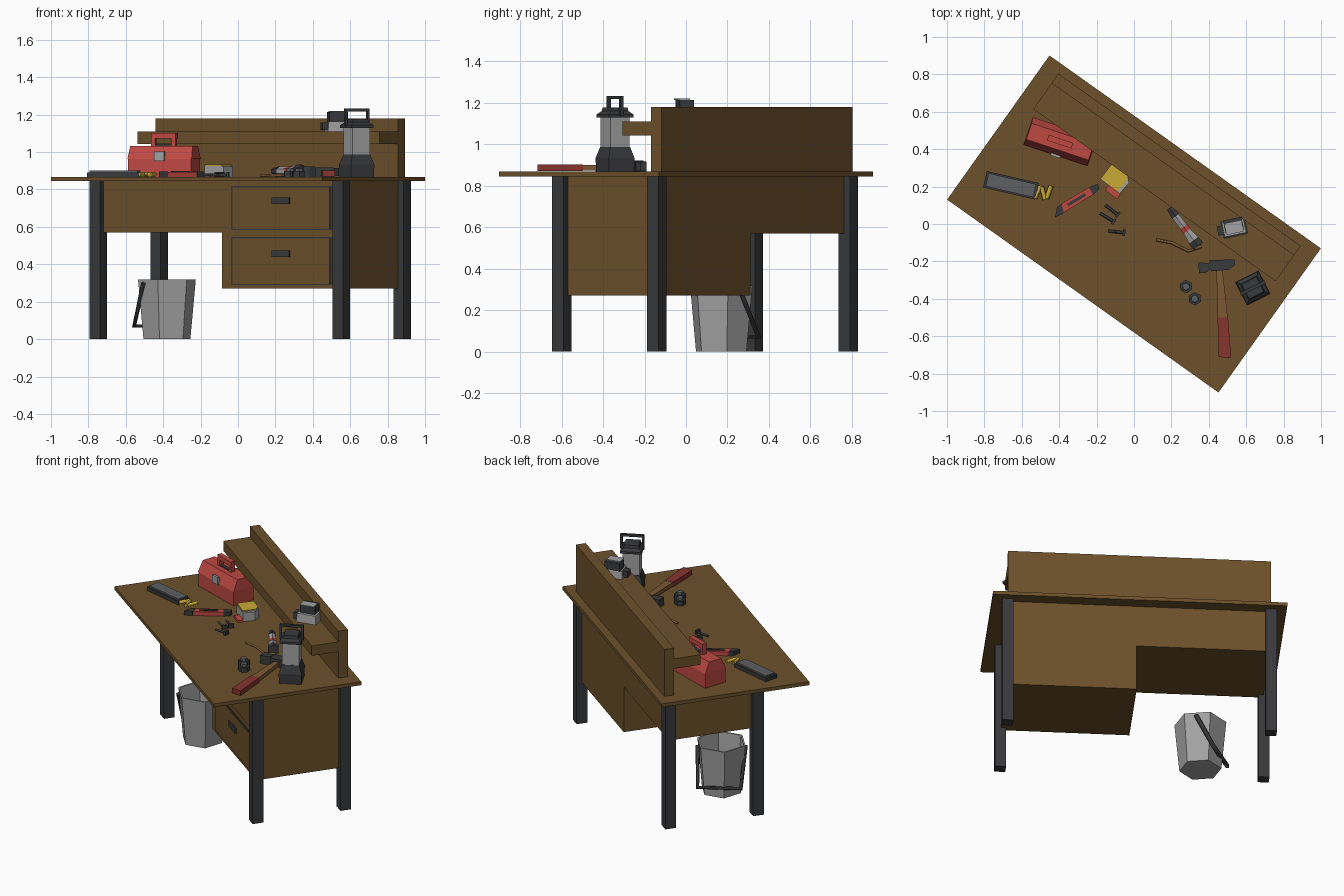
import bpy, bmesh, math
from mathutils import Vector, Matrix

if "Cube" in bpy.data.objects:
    bpy.data.objects.remove(bpy.data.objects["Cube"])

A = math.radians(-35.4)          # the bench stands turned about z
TOP = 0.868                      # worktop surface height


def material(name, r, g, b):
    m = bpy.data.materials.new(name)
    m.diffuse_color = (r, g, b, 1)
    m.use_nodes = True
    m.node_tree.nodes["Principled BSDF"].inputs["Base Color"].default_value = m.diffuse_color
    return m


WOOD = material("brown wood", .150, .082, .024)
DARK = material("dark metal", .040, .041, .044)
STEEL = material("pale steel", .36, .36, .36)
RED = material("tool red", .52, .065, .055)
GRIP = material("dark red grip", .24, .035, .028)
GOLD = material("yellow", .58, .40, .035)
HANDLE = material("handle wood", .20, .10, .035)
GREY = material("mid grey", .11, .115, .12)


def finish(bm, name, mats, matrix):
    bmesh.ops.recalc_face_normals(bm, faces=bm.faces[:])
    me = bpy.data.meshes.new(name)
    bm.to_mesh(me)
    bm.free()
    for m in mats if isinstance(mats, list) else [mats]:
        me.materials.append(m)
    ob = bpy.data.objects.new(name, me)
    bpy.context.collection.objects.link(ob)
    ob.matrix_world = matrix
    return ob


def place(x, y, z, ang=0):
    return Matrix.Translation((x, y, z)) @ Matrix.Rotation(ang, 4, 'Z')


def box(name, mat, c, size, M=Matrix(), taper=(1, 1)):
    """Box centred on c (z = bottom), top face scaled by taper."""
    bm = bmesh.new()
    bmesh.ops.create_cube(bm, size=1)
    for v in bm.verts:
        t = taper if v.co.z > 0 else (1, 1)
        v.co = Vector((v.co.x * size[0] * t[0] + c[0], v.co.y * size[1] * t[1] + c[1],
                       (v.co.z + .5) * size[2] + c[2]))
    return finish(bm, name, mat, M)


def rings(name, mat, prof, sides, M, start=0.0):
    """Stack of regular polygons (radius, z), closed at both ends."""
    bm = bmesh.new()
    loops = [[bm.verts.new((r * math.cos(start + math.tau * i / sides),
                            r * math.sin(start + math.tau * i / sides), z))
              for i in range(sides)] for r, z in prof]
    for a, b in zip(loops, loops[1:]):
        for i in range(sides):
            j = (i + 1) % sides
            bm.faces.new((a[i], a[j], b[j], b[i]))
    bm.faces.new(loops[0])
    bm.faces.new(loops[-1])
    return finish(bm, name, mat, M)


def plate(name, mat, pts, z, h, M):
    """Flat outline extruded upwards."""
    bm = bmesh.new()
    f = bm.faces.new([bm.verts.new((x, y, z)) for x, y in pts])
    r = bmesh.ops.extrude_face_region(bm, geom=[f])
    bmesh.ops.translate(bm, vec=(0, 0, h), verts=[g for g in r['geom'] if isinstance(g, bmesh.types.BMVert)])
    return finish(bm, name, mat, M)


def rod(name, mat, pts, radius, M=Matrix()):
    cu = bpy.data.curves.new(name, 'CURVE')
    cu.dimensions = '3D'
    cu.bevel_depth, cu.bevel_resolution, cu.use_fill_caps = radius, 0, True
    s = cu.splines.new('POLY')
    s.points.add(len(pts) - 1)
    for p, q in zip(s.points, pts):
        p.co = (*q, 1)
    cu.materials.append(mat)
    ob = bpy.data.objects.new(name, cu)
    bpy.context.collection.objects.link(ob)
    ob.matrix_world = M
    return ob


# Bench: worktop, legs, solid apron and drawer cabinet, backboard and shelf
B = place(0, 0, 0, A)
box("worktop", WOOD, (0, 0, .845), (1.78, .945, .023), B)
for u, s in ((-.797, "left"), (.797, "right")):
    for v, d in ((-.168, "front"), (.394, "back")):
        box(f"{d}_{s}_leg", DARK, (u, v, 0), (.068, .068, .846), B)
box("apron", WOOD, (-.39, .113, .57), (.81, .56, .276), B)
box("drawer_cabinet", WOOD, (.405, .113, .27), (.78, .56, .576), B)
box("backboard", WOOD, (0, .39, .866), (1.59, .062, .314), B)
box("shelf", WOOD, (0, .275, 1.043), (1.59, .172, .066), B)

# Drawers: dark surround, wooden front, pull
for n, z0, z1, zp in (("upper", .583, .818, .722), ("lower", .289, .545, .438)):
    h = z1 - z0
    box(n + "_drawer_surround", DARK, (.408, -.168, z0), (.664, .006, h), B)
    box(n + "_drawer_front", WOOD, (.408, -.170, z0 + .007), (.636, .012, h - .014), B)
    box(n + "_drawer_pull", DARK, (.408, -.178, zp), (.115, .014, .036), B)

# Bucket: open six-sided pail with wall, plus hanging bail
M = place(-.38, .17, 0)
rings("bucket", STEEL, [(.128, 0), (.158, .32), (.147, .32), (.118, .02)], 6, M, math.radians(12))
rod("bucket_bail", DARK, [(-.125, -.075, .30), (-.175, .045, .07), (.05, .18, .07), (.11, .09, .30)], .014, M)

# Toolbox: body, sloped lid, handle and latch
M = place(-.395, .44, TOP, math.radians(-18.5))
box("toolbox_body", RED, (0, 0, 0), (.355, .15, .095), M)
box("toolbox_lid", RED, (0, 0, .095), (.362, .156, .07), M, (.97, .58))
for x in (-.058, .058):
    box("toolbox_handle_post", RED, (x, 0, .16), (.022, .03, .05), M)
box("toolbox_handle_bar", RED, (0, 0, .205), (.138, .032, .03), M)
box("toolbox_handle_base", DARK, (0, 0, .164), (.11, .022, .008), M)
box("toolbox_latch", STEEL, (0, -.078, .085), (.055, .014, .05), M)

# Lantern: square base, glass, cap and carrying loop
M = place(.635, -.342, TOP, math.radians(27))
Q = math.sqrt(2)
rings("lantern_base", DARK, [(.068 * Q, 0), (.070 * Q, .065), (.054 * Q, .118)], 4, M, math.pi / 4)
rings("lantern_glass", STEEL, [(.052 * Q, .116), (.052 * Q, .268)], 4, M, math.pi / 4)
rings("lantern_cap", DARK, [(.066 * Q, .262), (.066 * Q, .276), (.048 * Q, .292), (.044 * Q, .31)],
      4, M, math.pi / 4)
for x in (-.066, .066):
    box("lantern_loop_post", DARK, (x, 0, .268), (.014, .018, .096), M)
box("lantern_loop_bar", DARK, (0, 0, .350), (.146, .018, .014), M)

# Sharpening stone and three brass cartridges beside it
M = place(-.658, .207, TOP, math.radians(-13))
box("sharpening_stone_base", DARK, (0, 0, 0), (.285, .09, .024), M)
box("sharpening_stone", GREY, (0, 0, .024), (.262, .072, .010), M)
for x, y, a in ((-.515, .17, 65), (-.485, .165, 105), (-.455, .17, 70)):
    M = place(x, y, TOP + .013, math.radians(a))
    rod("brass_shell", GOLD, [(-.036, 0, 0), (.036, 0, 0)], .013, M)

# Utility knife: angled red body with dark ends and slider
M = place(-.307, .13, TOP, math.radians(31))
plate("knife_body", RED, [(-.10, -.024), (.09, -.022), (.12, -.008), (.10, .022), (-.07, .024), (-.11, .008)], 0, .026, M)
plate("knife_nose", DARK, [(-.148, -.022), (-.095, -.026), (-.08, .022), (-.11, .02)], 0, .028, M)
plate("knife_tail", DARK, [(.09, -.024), (.135, -.014), (.14, .014), (.09, .024)], 0, .028, M)
box("knife_slider", DARK, (0, 0, .026), (.11, .016, .006), M)

# Tape measure: steel case with yellow top and red tongue
M = place(-.095, .245, TOP, math.radians(-37))
plate("tape_case", STEEL, [(-.065, -.055), (.065, -.055), (.07, .02), (.035, .055), (-.065, .055)], 0, .058, M)
plate("tape_label", GOLD, [(-.064, -.05), (.05, -.054), (.052, .03), (.025, .054), (-.064, .054)], .058, .008, M)
box("tape_tongue", RED, (.03, -.07, 0), (.08, .035, .014), M)

# Screws
for x, y, a in ((-.12, .075, -38), (-.145, .035, -32), (-.095, -.042, -6)):
    M = place(x, y, TOP + .009, math.radians(a))
    rod("screw_shank", DARK, [(-.042, 0, 0), (.04, 0, 0)], .008, M)
    box("screw_head", DARK, (.042, 0, -.009), (.014, .034, .026), M)

# Spray-can style torch lying down: steel body, red ring, dark ends
M = place(.265, -.015, TOP + .03, math.radians(-53)) @ Matrix.Rotation(math.pi / 2, 4, 'Y')
rings("torch_tail", DARK, [(.018, -.125), (.026, -.07)], 6, M)
rings("torch_barrel", STEEL, [(.024, -.07), (.024, .0)], 6, M)
rings("torch_ring", RED, [(.026, .0), (.026, .03)], 6, M)
rings("torch_neck", STEEL, [(.024, .03), (.034, .09)], 6, M)
rings("torch_head", DARK, [(.036, .09), (.036, .13)], 6, M)

# Bent twig-like stylus
rod("curved_pick", HANDLE, [(.12, -.085, TOP + .008), (.20, -.10, TOP + .008),
                            (.29, -.145, TOP + .008), (.36, -.12, TOP + .008)], .008)

# Hammer: shaft, swelling grip, head with face and claw
M = place(.455, -.22, TOP, math.radians(-86))
plate("hammer_shaft", HANDLE, [(-.01, -.015), (.29, -.027), (.29, .027), (-.01, .015)], .006, .026, M)
plate("hammer_grip", GRIP, [(.28, -.028), (.49, -.036), (.50, .03), (.28, .028)], .002, .032, M)
plate("hammer_head", DARK, [(-.03, -.05), (.03, -.045), (.028, .055), (-.026, .055)], 0, .05, M)
plate("hammer_face", DARK, [(-.022, -.11), (.036, -.11), (.036, -.075), (.02, -.045), (-.014, -.045)], 0, .054, M)
plate("hammer_claw", DARK, [(-.026, .05), (-.024, .085), (.005, .085), (.028, .05)], .004, .042, M)

# Nuts and bolts
for x, y, a in ((.278, -.335, 35), (.325, -.40, -25)):
    M = place(x, y, TOP, math.radians(a))
    rings("nut", DARK, [(.036, 0), (.036, .03)], 6, M)
    rings("nut_collar", GREY, [(.022, .03), (.02, .045)], 6, M)

# Small bench instrument on the shelf
M = place(.535, -.02, 1.109, math.radians(12))
box("instrument_body", STEEL, (0, 0, 0), (.13, .09, .055), M, (.9, .85))
box("instrument_cap", DARK, (.0, .015, .055), (.10, .07, .05), M)
box("instrument_plate", STEEL, (0, 0, .105), (.09, .06, .006), M)
box("instrument_jaw", DARK, (-.075, .0, .01), (.03, .05, .04), M)
